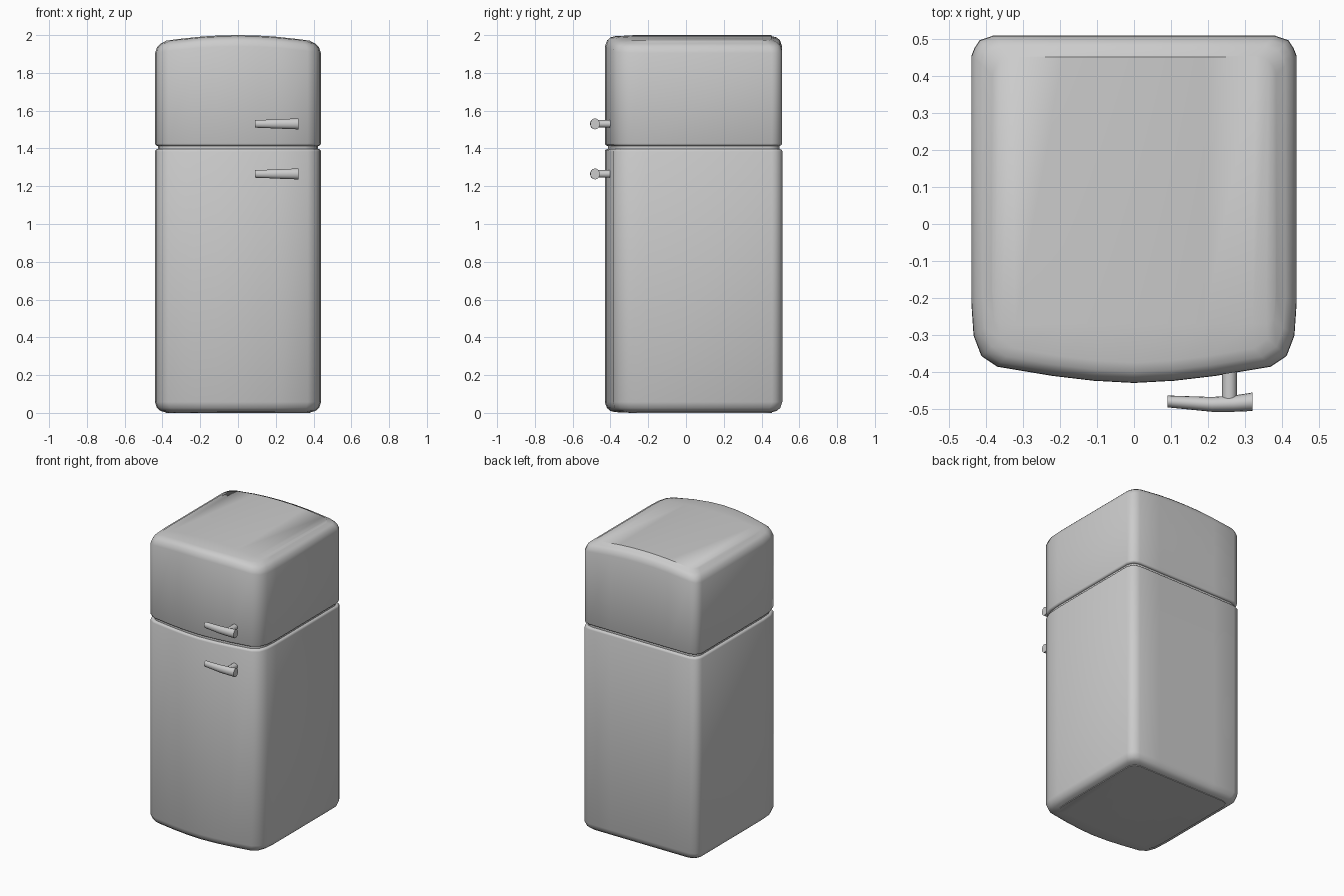
import bpy, bmesh, math

if "Cube" in bpy.data.objects:
    bpy.data.objects.remove(bpy.data.objects["Cube"])

# half outline in plan: front and back points paired from centre to side
FRONT = [(0, -.43), (.11, -.424), (.22, -.411), (.37, -.386), (.413, -.357), (.434, -.302), (.44, -.215)]
BACK = [(0, .51), (.11, .51), (.22, .51), (.38, .51), (.418, .497), (.432, .475), (.44, .455)]
N = len(FRONT)
FULL_F = [(-x, y) for x, y in FRONT[:0:-1]] + FRONT
FULL_B = [(-x, y) for x, y in BACK[:0:-1]] + BACK
M = len(FULL_F)


def inset(p, d):
    return p[0] * (1 - d / .44), .04 + (p[1] - .04) * (1 - d / .47)


def finish(bm, name, angle=50):
    bmesh.ops.remove_doubles(bm, verts=bm.verts, dist=.0005)
    bmesh.ops.recalc_face_normals(bm, faces=bm.faces)
    me = bpy.data.meshes.new(name)
    bm.to_mesh(me)
    bm.free()
    ob = bpy.data.objects.new(name, me)
    bpy.context.collection.objects.link(ob)
    bpy.ops.object.select_all(action='DESELECT')
    ob.select_set(True)
    bpy.context.view_layer.objects.active = ob
    bpy.ops.object.shade_smooth_by_angle(angle=math.radians(angle))
    return ob


def loft_box(name, rings):
    """Stack inset outlines; ring = (inset, z, arch height, front limit)."""
    bm = bmesh.new()
    loops = []
    for d, z, arch, limit in rings:
        loop = []
        for p in FULL_F + FULL_B[::-1]:
            x, y = inset(p, d)
            loop.append(bm.verts.new((x, max(y, limit), z - arch * (x / .44) ** 2)))
        loops.append(loop)
    for a, b in zip(loops, loops[1:]):
        for i in range(2 * M):
            j = (i + 1) % (2 * M)
            bm.faces.new((a[i], a[j], b[j], b[i]))
    # caps as front-to-back strips
    for loop in (loops[0], loops[-1]):
        for i in range(M - 1):
            bm.faces.new((loop[i], loop[i + 1], loop[-2 - i], loop[-1 - i]))
    return finish(bm, name)


# lower compartment with rounded base
loft_box("lower_body", [
    (.055, 0, 0, -.29), (.055, .004, 0, -9), (.03, .010, 0, -9), (.011, .026, 0, -9), (0, .058, 0, -9),
    (0, 1.384, 0, -9), (.003, 1.392, 0, -9), (.012, 1.398, 0, -9)])

# upper compartment with arched top
loft_box("upper_body", [
    (.012, 1.414, 0, -9), (.004, 1.418, 0, -9), (.001, 1.426, 0, -9),
    (.001, 1.94, .035, -9), (.012, 1.972, .037, -9), (.03, 1.988, .039, -9),
    (.055, 1.994, .036, -9), (.058, 2.0, .040, -.27)])

# recessed seam between the compartments
loft_box("door_seam", [(.016, 1.37, 0, -9), (.016, 1.44, 0, -9)])


def handle(name, z):
    # tapered, slightly bowed bar
    bm = bmesh.new()
    stations = [(.09, -.480, .016, .020), (.15, -.484, .018, .022), (.21, -.488, .020, .025),
                (.27, -.486, .022, .027), (.32, -.481, .025, .029)]
    seg = 16
    loops = []
    for x, y, ry, rz in stations:
        loops.append([bm.verts.new((x, y + ry * math.cos(t), z + rz * math.sin(t)))
                      for t in (2 * math.pi * k / seg for k in range(seg))])
    for a, b in zip(loops, loops[1:]):
        for i in range(seg):
            j = (i + 1) % seg
            bm.faces.new((a[i], a[j], b[j], b[i]))
    bm.faces.new(loops[0])
    bm.faces.new(loops[-1])
    finish(bm, name + "_bar")
    # mounting post
    bpy.ops.mesh.primitive_cylinder_add(vertices=16, radius=.02, depth=.09,
                                        location=(.258, -.438, z), rotation=(math.pi / 2, 0, 0))
    post = bpy.context.object
    post.name = name + "_post"
    bpy.ops.object.shade_smooth_by_angle(angle=math.radians(40))


handle("upper_handle", 1.53)
handle("lower_handle", 1.265)
